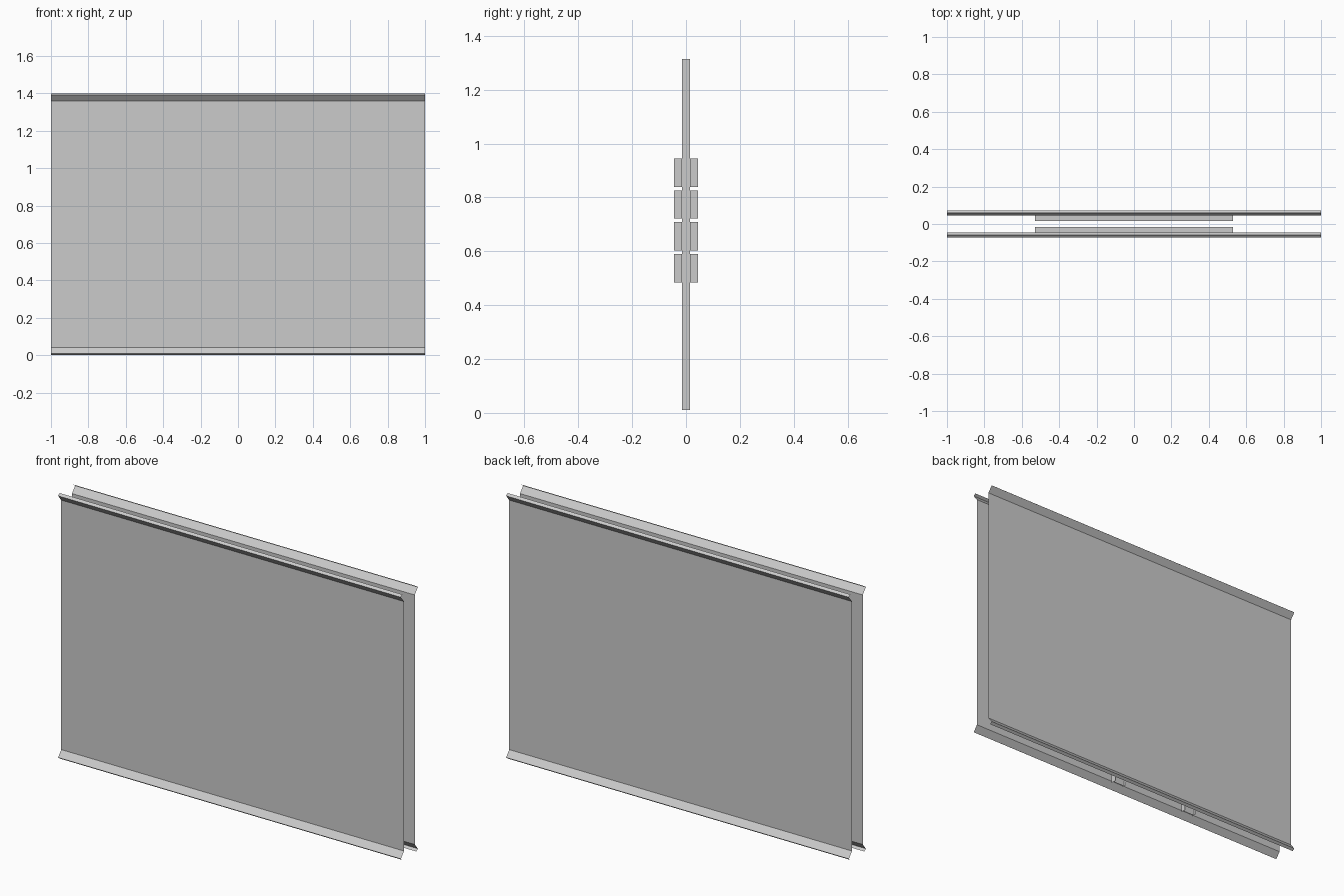
import bpy
from mathutils import Matrix
from math import pi

cube = bpy.data.objects.get("Cube")
if cube:
    bpy.data.objects.remove(cube, do_unlink=True)

COLOUR = (0.6, 0.6, 0.6, 1)
grey = bpy.data.materials.new("plain grey")
grey.use_nodes = True
grey.diffuse_color = COLOUR
grey.node_tree.nodes["Principled BSDF"].inputs["Base Color"].default_value = COLOUR


def add_object(name, verts, faces):
    mesh = bpy.data.meshes.new(name)
    mesh.from_pydata(verts, [], faces)
    mesh.materials.append(grey)
    obj = bpy.data.objects.new(name, mesh)
    bpy.context.collection.objects.link(obj)
    return obj


def sweep_x(name, profile, half):
    """Folded sheet: a (y, z) profile swept along x."""
    verts = [(x, y, z) for y, z in profile for x in (-half, half)]
    faces = [(2 * i, 2 * i + 1, 2 * i + 3, 2 * i + 2) for i in range(len(profile) - 1)]
    return add_object(name, verts, faces)


def sweep_z(name, profile, low, high):
    """Open section: an (x, y) profile swept upward."""
    verts = [(x, y, z) for x, y in profile for z in (low, high)]
    faces = [(2 * i, 2 * i + 2, 2 * i + 3, 2 * i + 1) for i in range(len(profile) - 1)]
    return add_object(name, verts, faces)


def box(name, x, y, z):
    verts = [(a, b, c) for a in x for b in y for c in z]
    faces = [(0, 1, 3, 2), (4, 6, 7, 5), (0, 4, 5, 1), (2, 3, 7, 6), (0, 2, 6, 4), (1, 5, 7, 3)]
    return add_object(name, verts, faces)


# Folded edge: flares outward from the sheet, then returns inward
HEIGHT = 1.40
edge = [(-0.058, 0.0), (-0.071, 0.01), (-0.045, 0.042)]
panel_profile = edge + [(y, HEIGHT - z) for y, z in reversed(edge)]

for side, angle in (("front", 0), ("back", pi)):
    turn = Matrix.Rotation(angle, 4, "Z")
    # Large face sheet
    sweep_x(side + "_panel", panel_profile, 1.0).data.transform(turn)
    # Four horizontal slats fixed to the inner face
    for i in range(4):
        low = 0.485 + 0.118 * i
        slat = box(f"{side}_slat_{i + 1}", (-0.53, 0.53), (-0.0445, -0.015), (low, low + 0.105))
        slat.data.transform(turn)

# Thin folded studs in the gap between the panels
for i, x in enumerate((-0.36, 0.10)):
    w, d = 0.035, 0.015
    section = [(x - w, -d), (x - w, d), (x - w, 0), (x + w, 0), (x + w, -d), (x + w, d)]
    sweep_z(f"stud_{i + 1}", section, 0.01, 1.315)
